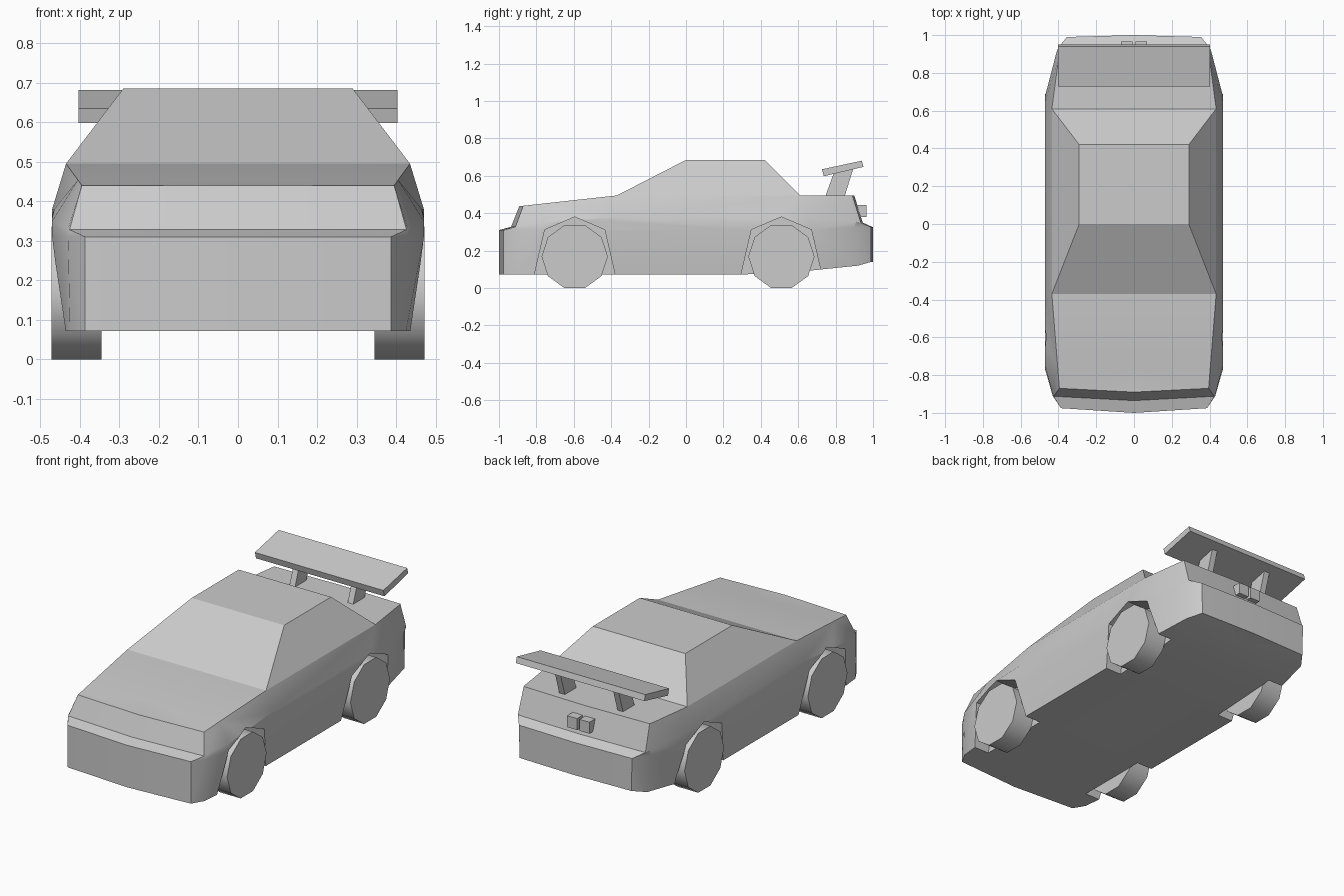
import bpy, bmesh, math

if "Cube" in bpy.data.objects:
    bpy.data.objects.remove(bpy.data.objects["Cube"])


def make(name, bm, mirror=False):
    bmesh.ops.remove_doubles(bm, verts=bm.verts, dist=1e-4)
    bmesh.ops.recalc_face_normals(bm, faces=bm.faces)
    me = bpy.data.meshes.new(name)
    bm.to_mesh(me)
    bm.free()
    ob = bpy.data.objects.new(name, me)
    bpy.context.collection.objects.link(ob)
    if mirror:
        ob.modifiers.new("mirror", 'MIRROR')
    return ob


def add_prism(bm, yz, x0, x1):
    """Extrude a side profile from x0 to x1."""
    a = [bm.verts.new((x0, y, z)) for y, z in yz]
    b = [bm.verts.new((x1, y, z)) for y, z in yz]
    n = len(yz)
    bm.faces.new(a)
    bm.faces.new(b[::-1])
    for i in range(n):
        j = (i + 1) % n
        bm.faces.new((a[i], a[j], b[j], b[i]))


def prism(name, yz, x0, x1, mirror=False):
    bm = bmesh.new()
    add_prism(bm, yz, x0, x1)
    return make(name, bm, mirror)


def smooth(ob, angle):
    bpy.ops.object.select_all(action='DESELECT')
    bpy.context.view_layer.objects.active = ob
    ob.select_set(True)
    for m in list(ob.modifiers):
        bpy.ops.object.modifier_apply(modifier=m.name)
    bpy.ops.object.shade_smooth_by_angle(angle=math.radians(angle))


# Body: half outlines from nose to tail, stacked bottom to top
sill = [(0, -1, .072), (.387, -.975, .072), (.425, -.91, .072), (.44, -.77, .072),
        (.44, .3, .072), (.44, .68, .095), (.40, .92, .12), (.35, .99, .14), (0, 1, .14)]
bumper = [(0, -1, .31), (.387, -.975, .31), (.43, -.91, .31), (.47, -.77, .31),
          (.47, .3, .31), (.47, .68, .31), (.41, .90, .325), (.355, .99, .325), (0, 1, .325)]
waist = [(0, -.935, .328), (.426, -.912, .328), (.43, -.905, .33), (.47, -.75, .35),
         (.47, -.37, .38), (.47, .65, .38), (.41, .91, .355), (.40, .935, .35), (0, .945, .35)]
deck = [(0, -.89, .44), (.395, -.87, .44), (.395, -.87, .44), (.405, -.745, .454),
        (.435, -.37, .495), (.435, .61, .495), (.40, .87, .495), (.395, .89, .495), (0, .90, .495)]
rings = [[(0, y, z) for x, y, z in sill], sill, bumper, waist, deck,
         [(0, y, z) for x, y, z in deck]]
bm = bmesh.new()
grid = [[bm.verts.new(p) for p in r] for r in rings]
for lo, hi in zip(grid, grid[1:]):
    for i in range(len(lo) - 1):
        bm.faces.new((lo[i], lo[i + 1], hi[i + 1], hi[i]))
body = make("body", bm, mirror=True)

# Wheel arches cut into both sides
axles = (-.595, .51)
bm = bmesh.new()
for c in axles:
    arch = [(-.237, -.02), (-.16, .312), (0, .38), (.16, .312), (.237, -.02)]
    add_prism(bm, [(c + y, z) for y, z in arch], .342, .6)
cutter = make("arch_cutter", bm, mirror=True)
cutter.hide_render = True
cutter.hide_set(True)
cut = body.modifiers.new("arches", 'BOOLEAN')
cut.operation = 'DIFFERENCE'
cut.solver = 'EXACT'
cut.object = cutter
smooth(body, 25)

# Cabin
bm = bmesh.new()
base = [bm.verts.new(p) for p in
        ((-.435, -.37, .495), (.435, -.37, .495), (.435, .61, .495), (-.435, .61, .495))]
roof = [bm.verts.new(p) for p in
        ((-.29, 0, .685), (.29, 0, .685), (.29, .42, .685), (-.29, .42, .685))]
bm.faces.new(roof)
for i in range(4):
    j = (i + 1) % 4
    bm.faces.new((base[i], base[j], roof[j], roof[i]))
make("cabin", bm)

# Ten-sided wheels
r = .177
for label, c in zip(("front", "rear"), axles):
    pts = [(c + r * math.cos(math.tau * i / 10),
            r * math.cos(math.pi / 10) + r * math.sin(math.tau * i / 10)) for i in range(10)]
    smooth(prism(label + "_wheels", pts, .345, .472, mirror=True), 40)

# Rear wing with two struts
prism("wing", [(.727, .635), (.94, .681), (.949, .648), (.737, .598)], -.403, .403)
prism("wing_struts", [(.745, .49), (.848, .49), (.895, .64), (.79, .615)], .165, .2, mirror=True)

# Twin boxes on the tail panel
prism("tail_boxes", [(.90, .38), (.965, .38), (.965, .445), (.90, .445)], .008, .07, mirror=True)
